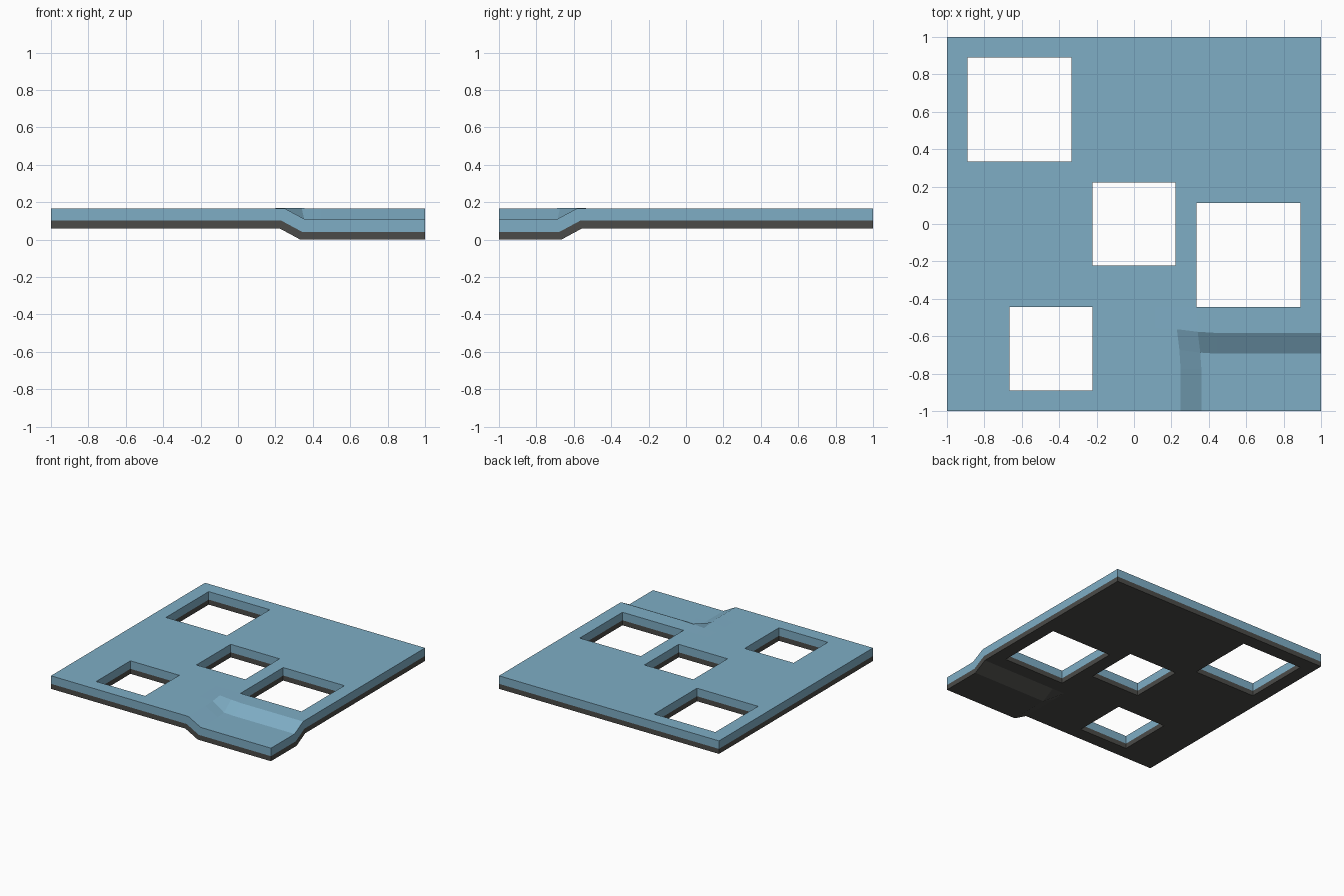
import bpy, bmesh

if "Cube" in bpy.data.objects:
    bpy.data.objects.remove(bpy.data.objects["Cube"])

N = 18                 # cells per side
STEP = 2 / N
RAISED = 0.06          # height of the underside away from the lowered corner
# openings in grid cells: first column, first row, size
HOLES = [(1, 12, 5), (7, 7, 4), (12, 5, 5), (3, 1, 4)]


def in_hole(i, j):
    return any(a <= i < a + n and b <= j < b + n for a, b, n in HOLES)


def underside():
    """Grid sheet with openings and one lowered corner."""
    bm = bmesh.new()
    verts = {}

    def vert(i, j):
        if (i, j) not in verts:
            low = i >= 12 and j <= 3
            verts[i, j] = bm.verts.new((i * STEP - 1, j * STEP - 1, 0 if low else RAISED))
        return verts[i, j]

    for i in range(N):
        for j in range(N):
            if not in_hole(i, j):
                bm.faces.new([vert(i, j), vert(i + 1, j), vert(i + 1, j + 1), vert(i, j + 1)])
    bm.normal_update()
    return bm


def layer(name, bottom, top, colour):
    """Solid sheet between two even offsets of the underside."""
    src = underside()
    bm = bmesh.new()
    lo, hi = {}, {}
    for v in src.verts:
        n = v.normal * v.calc_shell_factor()
        lo[v] = bm.verts.new(v.co + n * bottom)
        hi[v] = bm.verts.new(v.co + n * top)
    for f in src.faces:
        bm.faces.new([hi[v] for v in f.verts])
        bm.faces.new([lo[v] for v in reversed(f.verts)])
        for loop in f.loops:
            if loop.edge.is_boundary:
                a, b = loop.vert, loop.link_loop_next.vert
                bm.faces.new([lo[a], lo[b], hi[b], hi[a]])
    mesh = bpy.data.meshes.new(name)
    bm.to_mesh(mesh)
    bm.free()
    src.free()
    mat = bpy.data.materials.new(colour[0])
    mat.diffuse_color = (*colour[1], 1)
    mat.use_nodes = True
    mat.node_tree.nodes["Principled BSDF"].inputs["Base Color"].default_value = mat.diffuse_color
    mesh.materials.append(mat)
    obj = bpy.data.objects.new(name, mesh)
    bpy.context.collection.objects.link(obj)
    return obj


# dark backing and blue top sheet
layer("backing_sheet", 0.0, 0.041, ("dark grey", (0.07, 0.07, 0.065)))
layer("top_sheet", 0.041, 0.107, ("dusty blue", (0.21, 0.42, 0.56)))
